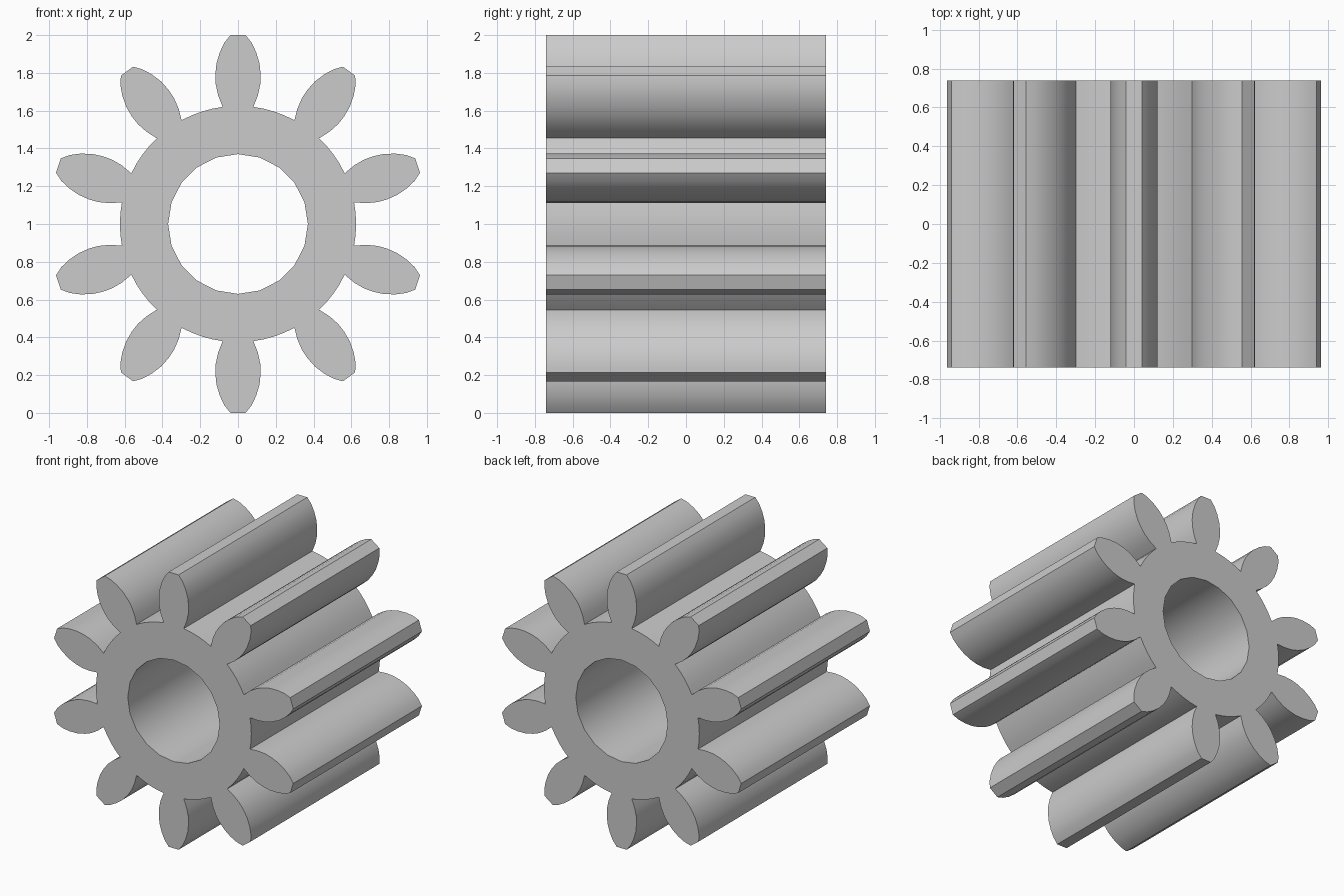
import bpy
import bmesh
from math import cos, sin, pi, radians, atan2, hypot

cube = bpy.data.objects.get("Cube")
if cube:
    bpy.data.objects.remove(cube, do_unlink=True)

TEETH = 10
HALF_DEPTH = 0.74
BORE_RADIUS = 0.37
BORE_SIDES = 20
AXIS_Z = 1.0
PITCH = 2 * pi / TEETH

# Right flank of one tooth, root to tip: (half width, distance from axis)
FLANK = [(0.081, 0.62), (0.105, 0.68), (0.118, 0.74), (0.12, 0.79),
         (0.114, 0.85), (0.096, 0.91), (0.072, 0.96), (0.04, 1.0)]


def polar(radius, angle):
    """Point on the front plane, angle measured clockwise from straight up."""
    return (radius * sin(angle), -HALF_DEPTH, AXIS_Z + radius * cos(angle))


def gear_outline():
    points = []
    root_radius = hypot(*FLANK[0])
    root_angle = atan2(*FLANK[0])
    tooth = [(-x, r) for x, r in FLANK] + FLANK[::-1]
    for i in range(TEETH):
        turn = i * PITCH
        for x, r in tooth:
            points.append(polar(hypot(x, r), turn + atan2(x, r)))
        # Root arc up to the next tooth
        for k in range(1, 4):
            angle = root_angle + (PITCH - 2 * root_angle) * k / 4
            points.append(polar(root_radius, turn + angle))
    return points


def add_loop(bm, points):
    verts = [bm.verts.new(p) for p in points]
    return [bm.edges.new((v, verts[(i + 1) % len(verts)]))
            for i, v in enumerate(verts)]


# Steel colour
steel = bpy.data.materials.new("grey_steel")
steel.use_nodes = True
colour = (0.6, 0.6, 0.6, 1.0)
steel.diffuse_color = colour
steel.node_tree.nodes["Principled BSDF"].inputs["Base Color"].default_value = colour

# Front face with bore, extruded along the axis
bm = bmesh.new()
edges = add_loop(bm, gear_outline())
edges += add_loop(bm, [polar(BORE_RADIUS, 2 * pi * i / BORE_SIDES)
                       for i in range(BORE_SIDES)])
bmesh.ops.triangle_fill(bm, edges=edges, use_beauty=True, normal=(0, -1, 0))
result = bmesh.ops.extrude_face_region(bm, geom=bm.faces[:], use_keep_orig=True)
moved = [g for g in result["geom"] if isinstance(g, bmesh.types.BMVert)]
bmesh.ops.translate(bm, verts=moved, vec=(0, 2 * HALF_DEPTH, 0))
bmesh.ops.recalc_face_normals(bm, faces=bm.faces[:])

mesh = bpy.data.meshes.new("pinion_gear")
bm.to_mesh(mesh)
bm.free()
mesh.materials.append(steel)
gear = bpy.data.objects.new("pinion_gear", mesh)
bpy.context.collection.objects.link(gear)

# Smooth flanks and bore, crisp ends and tips
bpy.ops.object.select_all(action="DESELECT")
gear.select_set(True)
bpy.context.view_layer.objects.active = gear
bpy.ops.object.shade_smooth_by_angle(angle=radians(30))
